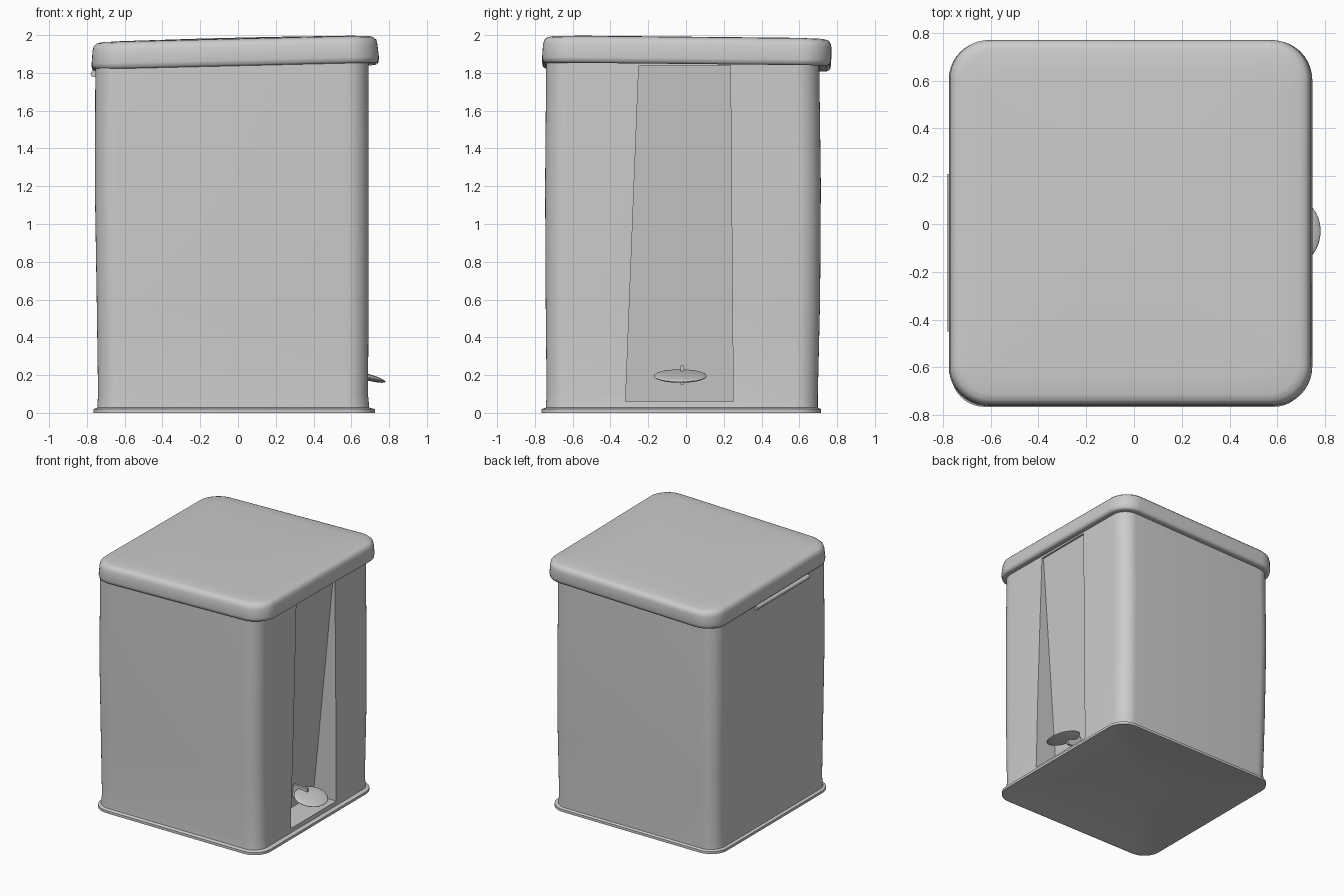
import bpy, bmesh
from math import sin, cos, pi, radians

if "Cube" in bpy.data.objects:
    bpy.data.objects.remove(bpy.data.objects["Cube"])


def finish(name, bm, angle=35):
    bmesh.ops.recalc_face_normals(bm, faces=bm.faces)
    me = bpy.data.meshes.new(name)
    bm.to_mesh(me)
    bm.free()
    ob = bpy.data.objects.new(name, me)
    bpy.context.collection.objects.link(ob)
    if angle:
        smooth(ob, angle)
    return ob


def smooth(ob, angle=35):
    bpy.ops.object.select_all(action='DESELECT')
    ob.select_set(True)
    bpy.context.view_layer.objects.active = ob
    bpy.ops.object.shade_smooth_by_angle(angle=radians(angle))


def rounded_loft(rings, seg=10):
    """Stack of rounded rectangles: (z, xmin, xmax, ymin, ymax, radius)."""
    bm = bmesh.new()
    loops = []
    for z, x0, x1, y0, y1, r in rings:
        loop = []
        for q, (cx, cy) in enumerate([(x1 - r, y1 - r), (x0 + r, y1 - r),
                                      (x0 + r, y0 + r), (x1 - r, y0 + r)]):
            for i in range(seg + 1):
                a = pi / 2 * (q + i / seg)
                loop.append(bm.verts.new((cx + r * cos(a), cy + r * sin(a), z)))
        loops.append(loop)
    for a, b in zip(loops, loops[1:]):
        for i in range(len(a)):
            j = (i + 1) % len(a)
            bm.faces.new((a[i], a[j], b[j], b[i]))
    bm.faces.new(loops[0])
    bm.faces.new(loops[-1])
    return bm


# Bin body: hollowed underside, thin foot flange, slightly bowed walls
body = finish("bin_body", rounded_loft([
    (0.035, -0.18, 0.14, -0.17, 0.14, 0.14),
    (0.008, -0.71, 0.67, -0.70, 0.66, 0.12),
    (0.0, -0.74, 0.70, -0.74, 0.69, 0.13),
    (0.0, -0.765, 0.725, -0.765, 0.715, 0.14),
    (0.02, -0.765, 0.725, -0.765, 0.715, 0.14),
    (0.028, -0.745, 0.695, -0.742, 0.698, 0.12),
    (0.10, -0.741, 0.688, -0.738, 0.698, 0.12),
    (0.60, -0.748, 0.692, -0.743, 0.710, 0.12),
    (1.20, -0.758, 0.692, -0.746, 0.714, 0.12),
    (1.88, -0.755, 0.690, -0.740, 0.705, 0.12)]), 0)

# Wedge-shaped cutter for the pedal recess, deepest at the floor
bm = bmesh.new()
lo = [bm.verts.new(p) for p in [(0.49, -0.32, 0.06), (0.9, -0.32, 0.06),
                                (0.9, 0.25, 0.06), (0.49, 0.25, 0.06)]]
hi = [bm.verts.new(p) for p in [(0.675, -0.25, 1.84), (0.9, -0.25, 1.84),
                                (0.9, 0.235, 1.84), (0.675, 0.235, 1.84)]]
bm.faces.new(lo)
bm.faces.new(hi)
for i in range(4):
    j = (i + 1) % 4
    bm.faces.new((lo[i], lo[j], hi[j], hi[i]))
cutter = finish("recess_cutter", bm, 0)
cutter.hide_render = True
mod = body.modifiers.new("recess", 'BOOLEAN')
mod.operation = 'DIFFERENCE'
mod.solver = 'EXACT'
mod.object = cutter
bpy.context.view_layer.objects.active = body
bpy.ops.object.modifier_apply(modifier=mod.name)
bpy.data.objects.remove(cutter)
smooth(body)

# Lid: rounded shell, tilted slightly up towards the pedal side
bm = rounded_loft([
    (1.84, -0.72, 0.68, -0.72, 0.70, 0.12),
    (1.83, -0.755, 0.725, -0.745, 0.745, 0.15),
    (1.838, -0.770, 0.742, -0.757, 0.762, 0.16),
    (1.86, -0.775, 0.746, -0.762, 0.768, 0.165),
    (1.93, -0.770, 0.738, -0.757, 0.770, 0.165),
    (1.952, -0.764, 0.732, -0.750, 0.765, 0.16),
    (1.966, -0.750, 0.718, -0.737, 0.752, 0.155),
    (1.973, -0.725, 0.693, -0.712, 0.727, 0.14),
    (1.977, -0.64, 0.61, -0.63, 0.64, 0.13),
    (1.984, -0.25, 0.22, -0.24, 0.25, 0.1)])
for v in bm.verts:
    v.co.z += 0.024 * v.co.x - 0.010 * v.co.y
finish("lid", bm, 60)

# Hinge barrel tucked under the lid on the side opposite the pedal
bpy.ops.mesh.primitive_cylinder_add(vertices=16, radius=0.018, depth=0.66,
                                    location=(-0.762, -0.12, 1.795),
                                    rotation=(pi / 2, 0, 0))
hinge = bpy.context.object
hinge.name = "hinge"
smooth(hinge)

# Pedal: flattened oval pad sloping down and outwards
bpy.ops.mesh.primitive_uv_sphere_add(segments=32, ring_count=16, radius=1,
                                     location=(0.665, -0.03, 0.195),
                                     rotation=(0, radians(15), 0))
pedal = bpy.context.object
pedal.name = "pedal"
pedal.scale = (0.12, 0.14, 0.018)
smooth(pedal, 60)

# Lever joining the pedal to the back of the recess
bpy.ops.mesh.primitive_cube_add(size=1, location=(0.56, -0.02, 0.2))
lever = bpy.context.object
lever.name = "pedal_lever"
lever.scale = (0.14, 0.02, 0.10)
